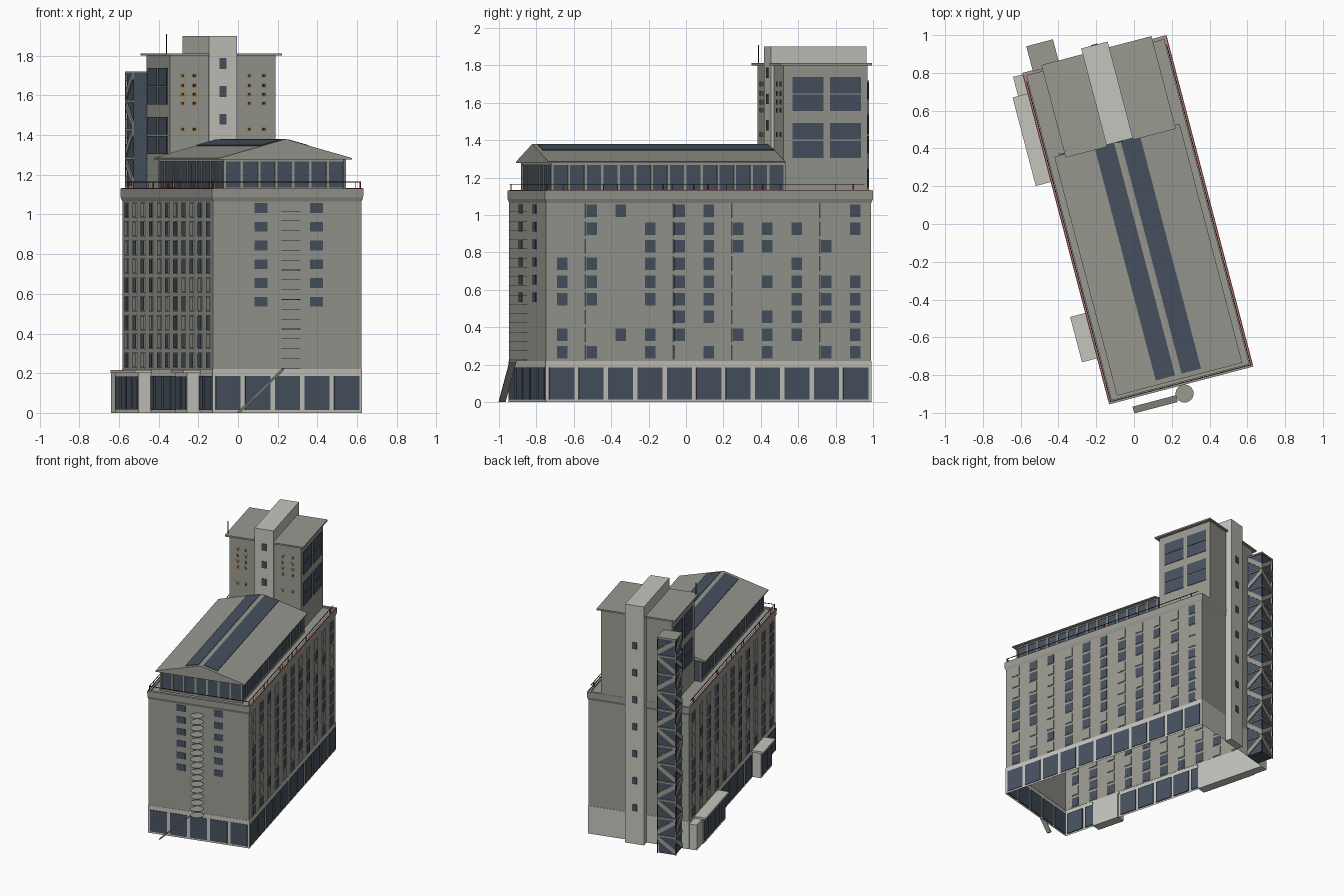
import bpy, bmesh, math, random
from mathutils import Matrix, Vector

if "Cube" in bpy.data.objects:
    bpy.data.objects.remove(bpy.data.objects["Cube"])

random.seed(4)
# The building stands turned on its plot: parts are laid out in u (width), v (length), z
PLOT = Matrix.Translation((0.02, 0.0225, 0)) @ Matrix.Rotation(math.radians(14.7), 4, 'Z')


def material(name, r, g, b):
    m = bpy.data.materials.new(name)
    m.diffuse_color = (r, g, b, 1)
    m.use_nodes = True
    m.node_tree.nodes["Principled BSDF"].inputs["Base Color"].default_value = m.diffuse_color
    return m


WALL = material("wall_grey", 0.32, 0.32, 0.285)
LIGHT = material("light_concrete", 0.56, 0.555, 0.51)
GLASS = material("blue_glass", 0.062, 0.083, 0.115)
DARK = material("dark_metal", 0.03, 0.03, 0.03)
RED = material("red_paint", 0.45, 0.02, 0.03)
OCHRE = material("ochre", 0.36, 0.24, 0.09)


def finish(name, bm, mat):
    bmesh.ops.recalc_face_normals(bm, faces=bm.faces)
    bm.transform(PLOT)
    me = bpy.data.meshes.new(name)
    bm.to_mesh(me)
    bm.free()
    me.materials.append(mat)
    ob = bpy.data.objects.new(name, me)
    bpy.context.collection.objects.link(ob)
    return ob


def prism(bm, profile, axis, w0, w1):
    """Extrude a profile of (across, z) points along axis 'u' or 'v'."""
    def at(a, z, w):
        return (a, w, z) if axis == 'v' else (w, a, z)
    ends = [[bm.verts.new(at(a, z, w)) for a, z in profile] for w in (w0, w1)]
    n = len(profile)
    bm.faces.new(ends[0])
    bm.faces.new(ends[1][::-1])
    for i in range(n):
        j = (i + 1) % n
        bm.faces.new((ends[0][i], ends[1][i], ends[1][j], ends[0][j]))


def box(bm, u0, u1, v0, v1, z0, z1):
    prism(bm, [(u0, z0), (u1, z0), (u1, z1), (u0, z1)], 'v', v0, v1)


def plate(bm, axis, pos, a, z, w, h, t=0.004):
    """Thin panel through the plane axis = pos, centred at (a, z)."""
    prism(bm, [(a - w/2, z - h/2), (a + w/2, z - h/2), (a + w/2, z + h/2), (a - w/2, z + h/2)],
          axis, pos - t, pos + t)


def boxes(name, mat, *items):
    bm = bmesh.new()
    for b in items:
        box(bm, *b)
    return finish(name, bm, mat)


def shell(name, mat, levels, cap=False):
    """Rectangular loft, open at the bottom."""
    bm = bmesh.new()
    rings = [[bm.verts.new((x * hu, y * hv, z)) for x, y in ((-1, -1), (1, -1), (1, 1), (-1, 1))]
             for hu, hv, z in levels]
    for a, b in zip(rings, rings[1:]):
        for i in range(4):
            j = (i + 1) % 4
            bm.faces.new((a[i], a[j], b[j], b[i]))
    if cap:
        bm.faces.new(rings[-1])
    return finish(name, bm, mat)


# Main block: light ground floor, grey walls, flared cornice with flat roof
HU, HV = 0.387, 0.899
shell("ground_floor", LIGHT, [(HU + .002, HV + .002, 0), (HU + .002, HV + .002, .22), (HU, HV, .22)])
shell("main_walls", WALL, [(HU, HV, .22), (HU, HV, 1.07)])
shell("cornice_and_roof", WALL, [(HU, HV, 1.065), (HU + .007, HV + .007, 1.085), (HU + .008, HV + .008, 1.13),
                                 (HU - .012, HV - .012, 1.13), (HU - .012, HV - .012, 1.12)], cap=True)

# Shop windows around the ground floor
bm = bmesh.new()
for i in range(11):
    for s in (-1, 1):
        plate(bm, 'u', s * HU, (i - 5) * 0.1625, 0.1, 0.138, 0.172, 0.006)
for i in range(5):
    plate(bm, 'v', -HV, (i - 2) * 0.1545, 0.1, 0.13, 0.172, 0.006)
finish("shop_windows", bm, GLASS)

# Long side windows: framed, some with closed shutters
frames, panes, shutters = bmesh.new(), bmesh.new(), bmesh.new()
for s in (-1, 1):
    for c in range(11):
        for r in range(9):
            v, z = (c - 5) * 0.162, 0.266 + r * 0.0945
            plate(frames, 'u', s * HU, v, z, 0.068, 0.077, 0.004)
            closed = random.random() < (0.75 if c in (2, 6, 9) else 0.2)
            plate(shutters if closed else panes, 'u', s * HU, v, z, 0.058, 0.067, 0.006)
# Small front windows
for u in (-0.1375, 0.152):
    for r in range(6):
        plate(panes, 'v', -HV, u, 0.56 + r * 0.0945, 0.068, 0.05, 0.004)
finish("window_frames", frames, WALL)
finish("window_panes", panes, GLASS)
finish("window_shutters", shutters, WALL)

# Entrance blocks on the left side
for n, (v0, v1, count) in {"rear": (.31, .794, 4), "front": (-.655, -.407, 2)}.items():
    boxes(n + "_entrance", LIGHT, (-.455, -.38, v0 + .01, v1 - .01, 0, .2))
    boxes(n + "_canopy", LIGHT, (-.477, -.38, v0, v1, .2, .215))
    bm = bmesh.new()
    step = (v1 - v0 - .03) / count
    for i in range(count):
        plate(bm, 'u', -.455, v0 + .015 + (i + .5) * step, .1, step - .02, .165)
    finish(n + "_entrance_glass", bm, GLASS)
boxes("service_annex", LIGHT, (-.447, -.38, .78, .899, 0, .2))

# Glazed roof storey with mullions
PU, P0, P1 = 0.312, -0.845, 0.44
boxes("roof_storey_glass", GLASS, (-PU, PU, P0, P1, 1.12, 1.28))
bm = bmesh.new()
for i in range(15):
    for s in (-1, 1):
        plate(bm, 'u', s * PU, P0 + (P1 - P0) * i / 14, 1.2, 0.013, 0.16, 0.005)
for i in range(8):
    plate(bm, 'v', P0, -PU + 2 * PU * i / 7, 1.2, 0.013, 0.16, 0.005)
for z in (1.128, 1.274):
    for s in (-1, 1):
        plate(bm, 'u', s * PU, (P0 + P1) / 2, z, P1 - P0, 0.014, 0.005)
    plate(bm, 'v', P0, 0, z, 2 * PU, 0.014, 0.005)
finish("roof_storey_mullions", bm, WALL)

# Gabled roof with two skylight strips beside the ridge
bm = bmesh.new()
prism(bm, [(-.343, 1.277), (.343, 1.277), (.343, 1.285), (0, 1.38), (-.343, 1.285)], 'v', -.873, .435)
finish("gabled_roof", bm, WALL)
bm = bmesh.new()
for s in (-1, 1):
    top = [(s * u, 1.38 - .095 * u / .343) for u in (.018, .124)]
    prism(bm, [(u, z - .003) for u, z in top] + [(u, z + .004) for u, z in top[::-1]], 'v', -.847, .43)
finish("skylights", bm, GLASS)

# Rear tower and the light lift shaft running down the back
T0, T1, TF, TB = -0.26, 0.29, 0.44, 0.905
boxes("tower", WALL, (T0, T1, TF, TB, 1.1, 1.8))
boxes("tower_roof", WALL, (T0 - .026, -.06, .415, .922, 1.8, 1.812), (.085, T1 + .027, .415, .922, 1.8, 1.812))
boxes("lift_shaft", LIGHT, (-.06, .085, .425, .953, 1.12, 1.9), (-.06, .085, .895, .953, 0, 1.12))
bm = bmesh.new()
for z in (1.48, 1.62, 1.76):
    plate(bm, 'v', .425, .012, z, .036, .055)
for i in range(7):
    plate(bm, 'v', .953, .012, .29 + i * .215, .036, .055)
finish("shaft_windows", bm, GLASS)
bm = bmesh.new()
for u in (T0, T1):
    for v in (.575, .782):
        for z in (1.35, 1.447, 1.6, 1.693):
            plate(bm, 'u', u, v, z, .172, .089)
finish("tower_windows", bm, GLASS)

# Small fittings on the tower front
lamps, dots = bmesh.new(), bmesh.new()
for u in (-.195, -.133, .152, .229):
    for z in (1.43, 1.56, 1.605, 1.65, 1.70):
        plate(lamps, 'v', TF, u, z, .026, .026, .003)
        plate(dots, 'v', TF, u, z, .013, .013, .005)
finish("tower_lamp_plates", lamps, OCHRE)
finish("tower_lamps", dots, DARK)
boxes("antenna", DARK, (-.276, -.272, .448, .452, 1.81, 1.91))

# Glazed escape stair: core, landings, corner posts and zigzag flights
S0, S1, SV0, SV1, FLOORS = -.338, -.192, .9, 1.038, 12
boxes("stair_glass", GLASS, (S0 + .008, S1 - .008, SV0, SV1 - .008, 0, 1.715))
H = 1.72 / FLOORS
bm = bmesh.new()
for i in range(FLOORS):
    z = i * H
    box(bm, S0, S1, SV0, SV1, z + H - .012, z + H)
    for axis, pos, a, b in (('v', SV1 - .005, S0, S1), ('u', S0 + .005, SV0, SV1), ('u', S1 - .005, SV0, SV1)):
        if i % 2:
            a, b = b, a
        prism(bm, [(a, z), (a, z + .04), (b, z + H), (b, z + H - .04)], axis, pos - .004, pos + .004)
finish("stair_flights", bm, WALL)
boxes("stair_posts", DARK, *[(u, u + .006, SV1 - .006, SV1, 0, 1.72) for u in (S0, S1 - .006)])

# Roof railing with red posts
R = HU - .004
E = HV - .004
rail = [(-R - .002, R + .002, -E - .002, -E + .002, 1.162, 1.166)]
rail += [(s * R - .002, s * R + .002, -E, .86, 1.162, 1.166) for s in (-1, 1)]
rail += [(s * R - .001, s * R + .001, v - .001, v + .001, 1.13, 1.166)
         for s in (-1, 1) for v in (-.8, -.5, -.2, .1, .4, .7)]
boxes("roof_railing", DARK, *rail)
posts = [(s * R - .003, s * R + .003, v - .003, v + .003, 1.13, 1.166)
         for s in (-1, 1) for v in (-.89, -.58, -.25, -.08, 0, .3, .8)]
posts += [(s * (R + .008) - .002, s * (R + .008) + .002, -E, E, 1.13, 1.134) for s in (-1, 1)]
boxes("red_posts_and_trim", RED, *posts)

# Spiral stair in front: thin round landings around a slim pole
bm = bmesh.new()
for i in range(17):
    bmesh.ops.create_cone(bm, cap_ends=True, segments=16, radius1=.048, radius2=.048, depth=.003,
                          matrix=Matrix.Translation((.006, -.953, .225 + i * .0495)))
finish("spiral_landings", bm, WALL)

# Sloping ramp up to the spiral
bm = bmesh.new()
prism(bm, [(-.278, 0), (-.268, 0), (-.04, .215), (-.04, .225)], 'v', -.987, -.95)
finish("ramp", bm, WALL)
